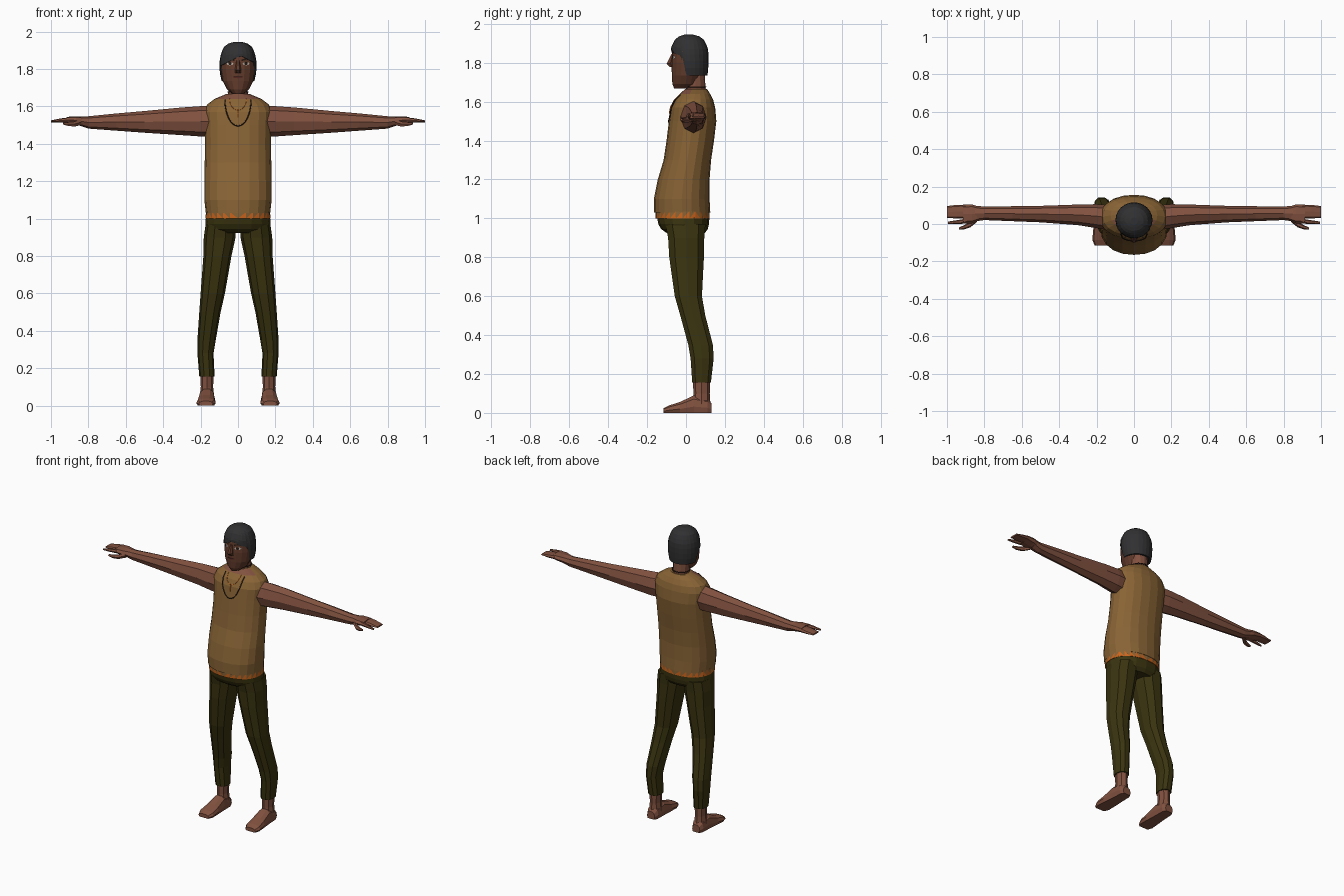
import bpy, bmesh, math
from mathutils import Vector

cube = bpy.data.objects.get("Cube")
if cube:
    bpy.data.objects.remove(cube, do_unlink=True)


def material(name, *rgb):
    m = bpy.data.materials.new(name)
    m.use_nodes = True
    m.diffuse_color = (*rgb, 1)
    m.node_tree.nodes["Principled BSDF"].inputs["Base Color"].default_value = (*rgb, 1)
    return m


SKIN = material("skin", .22, .083, .05)
FACE = material("face skin", .125, .045, .025)
HAIR = material("black hair", .03, .03, .032)
SHIRT = material("ochre shirt", .25, .127, .036)
CLOTH = material("olive trousers", .042, .034, .005)
ORANGE = material("orange trim", .6, .13, .012)
DARK = material("dark brown", .02, .01, .007)
WHITE = material("eye white", .5, .45, .4)
LIPS = material("lips", .09, .02, .014)


def finish(name, bm, mats, mirror=False):
    bmesh.ops.recalc_face_normals(bm, faces=bm.faces)
    me = bpy.data.meshes.new(name)
    bm.to_mesh(me)
    bm.free()
    for m in mats:
        me.materials.append(m)
    ob = bpy.data.objects.new(name, me)
    bpy.context.collection.objects.link(ob)
    if mirror:
        ob.modifiers.new("Mirror", 'MIRROR').use_mirror_merge = False
    return ob


def oval(n, power=2):
    """Unit superellipse points."""
    for i in range(n):
        a = math.tau * i / n
        yield [math.copysign(abs(v) ** (2 / power), v) if abs(v) > 1e-6 else 0
               for v in (math.cos(a), math.sin(a))]


def bridge(rings, start=True, end=True):
    """Mesh made of consecutive rings of points, with optional end caps."""
    bm = bmesh.new()
    rows = [[bm.verts.new(p) for p in r] for r in rings]
    n = len(rows[0])
    for a, b in zip(rows, rows[1:]):
        for i in range(n):
            j = (i + 1) % n
            bm.faces.new((a[i], a[j], b[j], b[i]))
    if start:
        bm.faces.new(rows[0])
    if end:
        bm.faces.new(rows[-1])
    return bm


def upright(table, n, power=2, cx=None):
    """Rings stacked along z from rows (z, cy, rx, ry) or (z, cy, rx, ry, cx)."""
    return [[(sum(r[4:]) + c * r[2], r[1] + s * r[3], r[0]) for c, s in oval(n, power)]
            for r in table]


def sideways(table, n, power=2):
    """Rings strung along x from rows (x, cy, cz, ry, rz)."""
    return [[(x, cy + c * ry, cz + s * rz) for c, s in oval(n, power)]
            for x, cy, cz, ry, rz in table]


def at_height(table, z):
    """Interpolated cy, rx, ry of a table at height z."""
    rows = sorted(table)
    for a, b in zip(rows, rows[1:]):
        if z <= b[0]:
            t = max(0, (z - a[0]) / (b[0] - a[0]))
            return [u + (v - u) * t for u, v in zip(a[1:], b[1:])]
    return rows[-1][1:]


def on_front(table, x, z, gap, power=2):
    cy, rx, ry = at_height(table, z)
    k = max(0, 1 - abs(x / rx) ** power) ** (1 / power)
    return Vector((x, cy - ry * k - gap, z))


# Shirt, with bare skin at the front of the collar
torso = [(1.03, -.02, .172, .145), (1.1, -.022, .18, .143), (1.2, -.012, .18, .133),
         (1.3, .007, .178, .122), (1.4, .022, .176, .122), (1.5, .034, .178, .122),
         (1.57, .036, .183, .114), (1.61, .04, .165, .1), (1.64, .046, .125, .078),
         (1.665, .052, .065, .056)]
bm = bridge(upright(torso, 20, 2.2))
for f in bm.faces:
    c = f.calc_center_median()
    f.material_index = int(c.z > 1.645 and c.y < .03)
finish("shirt", bm, [SHIRT, SKIN])

# Waistband with a zigzag of triangles
bm = bridge(upright([(1.0, -.017, .173, .139), (1.036, -.018, .172, .14)], 28, 2.2))
sides = [f for f in bm.faces if len(f.verts) == 4]
for f in bmesh.ops.triangulate(bm, faces=sides)["faces"]:
    f.material_index = int(f.calc_center_median().z > 1.02)
finish("waistband", bm, [ORANGE, SHIRT])

# Trousers
hips = [(1.015, -.015, .171, .136), (.97, -.012, .175, .13), (.945, -.008, .168, .12),
        (.922, 0, .13, .095)]
finish("trouser_seat", bridge(upright(hips, 16, 2.2)), [CLOTH])
leg = [(.97, -.003, .08, .108, .093), (.9, .001, .085, .097, .098), (.8, .003, .075, .093, .11),
       (.6, .012, .065, .073, .135), (.5, .035, .057, .067, .15), (.35, .075, .049, .066, .168),
       (.28, .083, .043, .062, .174), (.155, .08, .041, .05, .166)]
finish("trouser_legs", bridge(upright(leg, 10, 2.3)), [CLOTH], True)

# Ankles and bare feet
ankle = [(.17, .08, .036, .044, .166), (.1, .08, .033, .042, .166), (.04, .08, .04, .046, .166)]
finish("ankles", bridge(upright(ankle, 8)), [SKIN], True)
foot = [(.132, .166, .028, .05), (.11, .166, .04, .075), (.04, .167, .043, .092),
        (-.03, .169, .049, .058), (-.085, .171, .052, .04), (-.115, .172, .038, .025)]
rings = [[(cx + c * w, y, max(0, h * (.35 + .65 * s))) for c, s in oval(10, 2.4)]
         for y, cx, w, h in foot]
finish("feet", bridge(rings), [SKIN], True)

# Arms and hands
arm = [(.15, .036, 1.52, .066, .083), (.2, .042, 1.52, .064, .081), (.3, .049, 1.52, .055, .074),
       (.5, .053, 1.517, .044, .058), (.65, .055, 1.516, .04, .046), (.8, .057, 1.514, .036, .033),
       (.85, .056, 1.522, .042, .024)]
finish("arms", bridge(sideways(arm, 8)), [SKIN], True)
palm = [(.83, .056, 1.52, .037, .024), (.865, .054, 1.525, .05, .021), (.915, .053, 1.528, .051, .016)]
finish("palms", bridge(sideways(palm, 8, 2.6)), [SKIN], True)
fingers = [(.9, .067, 1.528, .036, .014), (.95, .066, 1.524, .036, .011), (1.0, .064, 1.52, .032, .005)]
finish("fingers", bridge(sideways(fingers, 8, 3)), [SKIN], True)
index = [(.9, .015, 1.528, .013, .013), (.95, .01, 1.524, .01, .01), (.995, .006, 1.52, .007, .005)]
finish("index_fingers", bridge(sideways(index, 6)), [SKIN], True)
thumb = [(.84, .03, 1.515, .02, .018), (.875, -.003, 1.505, .015, .015),
         (.91, -.018, 1.505, .011, .011), (.935, -.024, 1.508, .006, .006)]
finish("thumbs", bridge(sideways(thumb, 6)), [SKIN], True)

# Neck and head
neck = [(1.62, .052, .06, .056), (1.68, .05, .052, .05), (1.76, .045, .055, .05)]
finish("neck", bridge(upright(neck, 12)), [SKIN])
head = [(1.667, -.015, .03, .045), (1.69, -.002, .058, .068), (1.735, .004, .082, .077),
        (1.8, .01, .092, .084), (1.86, .015, .091, .085), (1.912, .018, .068, .068)]
finish("head", bridge(upright(head, 16)), [FACE])
nose = [(1.845, -.068, .008, .008), (1.795, -.081, .017, .021), (1.778, -.072, .016, .012)]
finish("nose", bridge(upright(nose, 6)), [FACE])


# Painted face details as thin plates that follow the head
def plate(name, outline, mat, gap=.004):
    bm = bmesh.new()
    bm.faces.new([bm.verts.new(on_front(head, x, z, gap)) for x, z in outline])
    ob = finish(name, bm, [mat])
    if ob.data.polygons[0].normal.y > 0:
        ob.data.flip_normals()


def diamond(x, z, w, h):
    return [(x + w * c, z + h * s) for c, s in oval(8)]


for side, s in (("left", 1), ("right", -1)):
    plate(side + "_eye", diamond(s * .043, 1.828, .019, .009), WHITE)
    plate(side + "_iris", diamond(s * .043, 1.829, .009, .009), DARK, .006)
    plate(side + "_brow", [(s * .02, 1.842), (s * .045, 1.85), (s * .068, 1.842),
                           (s * .045, 1.858), (s * .02, 1.851)], DARK)
plate("mouth", diamond(0, 1.757, .028, .007), LIPS)
plate("mouth_line", diamond(0, 1.758, .026, .002), DARK, .006)

# Hair cap with a lower fringe on the left side
dome = [(1.945, .015, .02, .02), (1.937, .016, .05, .05), (1.918, .017, .075, .075),
        (1.88, .018, .092, .094), (1.83, .02, .1, .097), (1.78, .022, .098, .093),
        (1.73, .026, .086, .084)]


def hairline(c, s):
    if s > (-.35 if c > 0 else -.12):
        return 1.735
    return 1.872 - .05 * abs(c - .15)


rings = []
for step in range(9):
    ring = []
    for c, s in oval(24):
        z = 1.945 + (hairline(c, s) - 1.945) * (step / 8) ** 1.5
        cy, rx, ry = at_height(dome, z)
        ring.append((c * rx, cy + s * ry, z))
    rings.append(ring)
hair = finish("hair", bridge(rings, end=False), [HAIR])
shell = hair.modifiers.new("Thickness", 'SOLIDIFY')
shell.thickness, shell.offset = .014, -1


# Necklaces
def cord(name, points, mat, radius, closed=False):
    cu = bpy.data.curves.new(name, 'CURVE')
    cu.dimensions, cu.bevel_depth, cu.bevel_resolution = '3D', radius, 1
    sp = cu.splines.new('POLY')
    sp.points.add(len(points) - 1)
    for p, co in zip(sp.points, points):
        p.co = (*co, 1)
    sp.use_cyclic_u = closed
    cu.materials.append(mat)
    bpy.context.collection.objects.link(bpy.data.objects.new(name, cu))


def hanging(name, width, top, drop, mat, radius):
    pts = []
    for i in range(17):
        a = math.pi * i / 16
        x, z = width * math.cos(a), top - drop * math.sin(a)
        pts.append(on_front(torso, x, z, .002, 2.2))
    cord(name, pts, mat, radius)


hanging("long_necklace", .07, 1.635, .14, DARK, .003)
hanging("short_necklace", .045, 1.64, .06, ORANGE, .0015)
cord("pendant", [on_front(torso, 0, z, .003, 2.2) for z in (1.58, 1.56, 1.54)], ORANGE, .003)
choker = upright([(1.676, .05, .054, .052)], 16)[0]
cord("choker", choker, DARK, .003, True)
